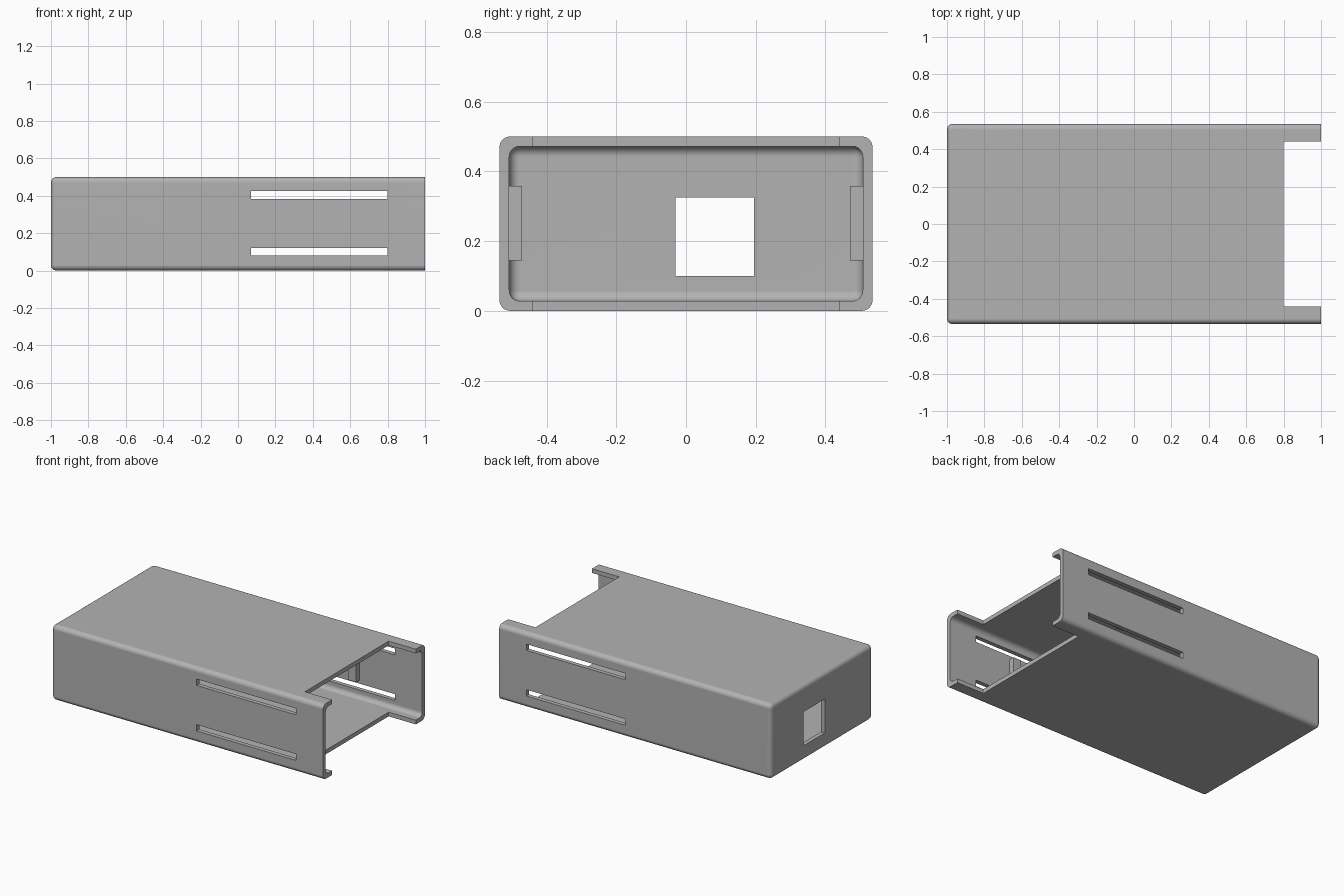
import bpy, bmesh, math

if "Cube" in bpy.data.objects:
    bpy.data.objects.remove(bpy.data.objects["Cube"], do_unlink=True)

grey = bpy.data.materials.new("light grey plastic")
grey.use_nodes = True
colour = (0.45, 0.45, 0.45, 1)
grey.diffuse_color = colour
grey.node_tree.nodes["Principled BSDF"].inputs["Base Color"].default_value = colour


def box(name, lo, hi, radius=0, open_end=None):
    """Box between two corners; edges rounded except those on the plane x = open_end."""
    bm = bmesh.new()
    bmesh.ops.create_cube(bm, size=1)
    for v in bm.verts:
        v.co = [a + (c + 0.5) * (b - a) for a, b, c in zip(lo, hi, v.co)]
    if radius:
        edges = [e for e in bm.edges if open_end is None
                 or any(abs(v.co.x - open_end) > 0.001 for v in e.verts)]
        bmesh.ops.bevel(bm, geom=edges, offset=radius, segments=6, profile=0.5, affect='EDGES')
    mesh = bpy.data.meshes.new(name)
    bm.to_mesh(mesh)
    bm.free()
    mesh.materials.append(grey)
    obj = bpy.data.objects.new(name, mesh)
    bpy.context.collection.objects.link(obj)
    return obj


def activate(obj):
    bpy.ops.object.select_all(action='DESELECT')
    obj.select_set(True)
    bpy.context.view_layer.objects.active = obj


def cut(obj, cutter):
    cutter.hide_render = True
    mod = obj.modifiers.new("cut", 'BOOLEAN')
    mod.operation, mod.solver, mod.object = 'DIFFERENCE', 'EXACT', cutter
    activate(obj)
    bpy.ops.object.modifier_apply(modifier=mod.name)
    bpy.data.objects.remove(cutter, do_unlink=True)


# Rounded sleeve, hollow and open at the right end
W, H, T = 0.535, 0.5, 0.028
sleeve = box("sleeve_case", (-1, -W, 0), (1, W, H), 0.03, open_end=1)
cut(sleeve, box("cavity", (-1 + T, -W + T, T), (1.2, W - T, H - T), 0.03))

# Thumb notch through the top and bottom at the open end
cut(sleeve, box("notch", (0.8, -0.44, -0.1), (1.1, 0.44, H + 0.1)))

# Two long slots through both side walls
for z in (0.08, 0.383):
    cut(sleeve, box("slot", (0.07, -W - 0.1, z), (0.8, W + 0.1, z + 0.042)))

# Square port in the closed end
cut(sleeve, box("port", (-1.1, -0.03, 0.1), (-0.9, 0.195, 0.325)))

activate(sleeve)
bpy.ops.object.shade_smooth_by_angle(angle=math.radians(30))
normals = sleeve.modifiers.new("flat face normals", 'WEIGHTED_NORMAL')
normals.keep_sharp = True

# Stop blocks on the inside of the side walls, between the slots
for side, name in ((1, "back_stop"), (-1, "front_stop")):
    ys = sorted((side * 0.47, side * (W - T + 0.005)))
    box(name, (0.48, ys[0], 0.145), (0.54, ys[1], 0.358))
